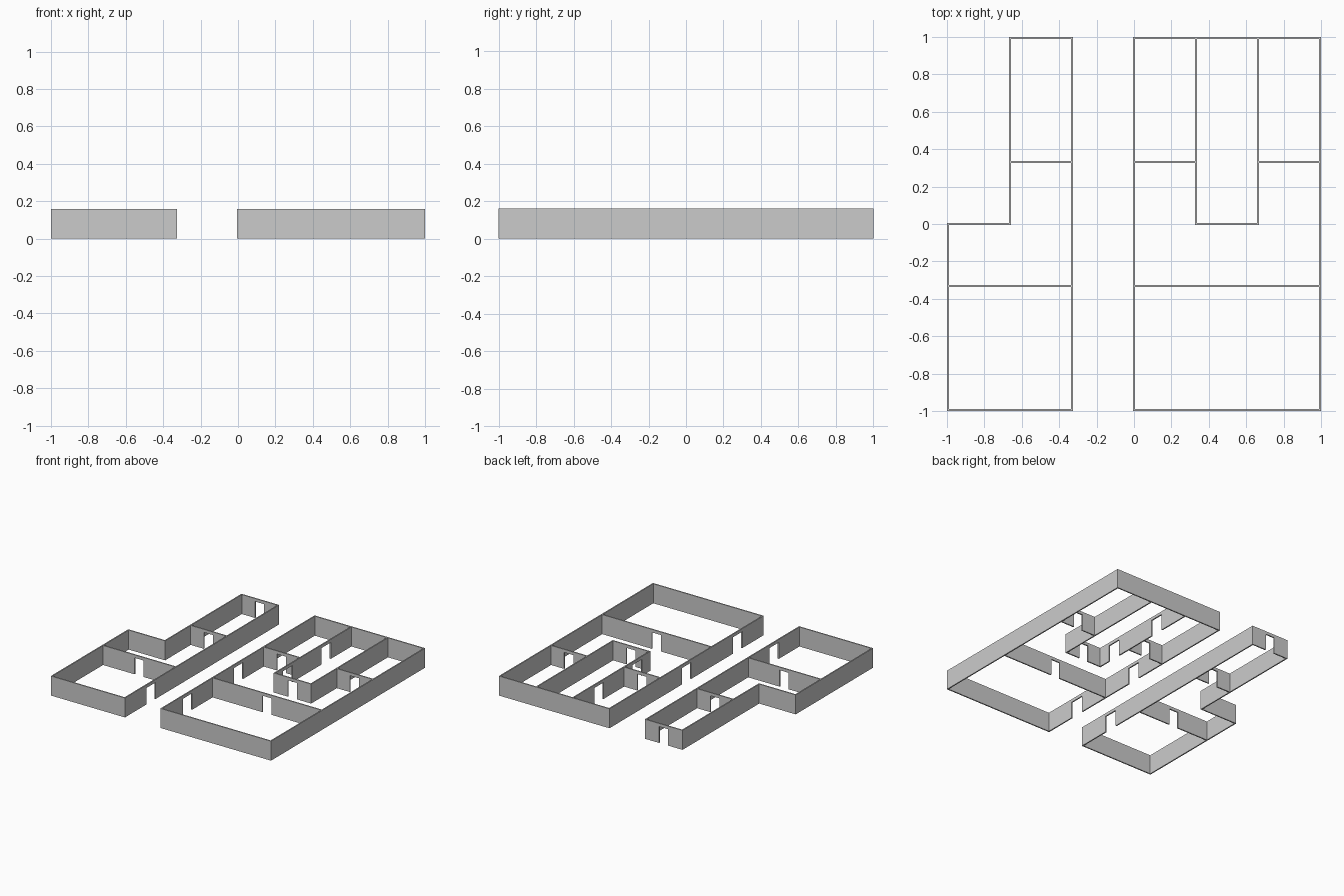
import bpy
import bmesh

if "Cube" in bpy.data.objects:
    bpy.data.objects.remove(bpy.data.objects["Cube"])

T = 0.01            # wall thickness
H = 0.16            # wall height
DOOR_H = 0.135
M = 0.995 / 3       # plan module between wall centre lines
E = 3 * M           # outer centre line


def wall(name, axis, at, start, end, doors=()):
    """Upright wall: notched elevation profile extruded to the wall thickness.
    axis 'x' runs along x at y=at, axis 'y' runs along y at x=at."""
    grow, half = (T / 2, 0.06) if axis == 'y' else (-T / 2, 0.041)
    start, end = start - grow, end + grow
    outline = [(start, 0)]
    for d in sorted(doors):
        outline += [(d - half, 0), (d - half, DOOR_H), (d + half, DOOR_H), (d + half, 0)]
    outline += [(end, 0), (end, H), (start, H)]

    bm = bmesh.new()
    if axis == 'x':
        verts = [bm.verts.new((s, at - T / 2, z)) for s, z in outline]
        move = (0, T, 0)
    else:
        verts = [bm.verts.new((at - T / 2, s, z)) for s, z in outline]
        move = (T, 0, 0)
    face = bm.faces.new(verts)
    ext = bmesh.ops.extrude_face_region(bm, geom=[face], use_keep_orig=True)
    bmesh.ops.translate(bm, vec=move,
                        verts=[g for g in ext['geom'] if isinstance(g, bmesh.types.BMVert)])
    bmesh.ops.recalc_face_normals(bm, faces=bm.faces)
    mesh = bpy.data.meshes.new(name)
    bm.to_mesh(mesh)
    bm.free()
    bpy.context.collection.objects.link(bpy.data.objects.new(name, mesh))


# Left block: outer walls
wall("left_front_wall", 'x', -E, -E, -M)
wall("left_outer_wall", 'y', -E, -E, 0)
wall("left_step_wall", 'x', 0, -E, -2 * M)
wall("left_upper_wall", 'y', -2 * M, 0, E)
wall("left_back_wall", 'x', E, -2 * M, -M, [-1.5 * M])
wall("left_inner_wall", 'y', -M, -E, E, [-2 * M])
# Left block: partitions
wall("left_front_partition", 'x', -M, -E, -M, [-2 * M])
wall("left_back_partition", 'x', M, -2 * M, -M, [-1.5 * M])

# Right block: outer walls
wall("right_front_wall", 'x', -E, 0, E)
wall("right_back_wall", 'x', E, 0, E)
wall("right_inner_wall", 'y', 0, -E, E, [-2 * M, 0])
wall("right_outer_wall", 'y', E, -E, E)
# Right block: partitions
wall("right_front_partition", 'x', -M, 0, E, [1.5 * M])
wall("closet_left_wall", 'y', M, 0, E - T, [0.5 * M, 2 * M])
wall("closet_right_wall", 'y', 2 * M, 0, E - T)
wall("closet_front_wall", 'x', 0, M, 2 * M, [1.5 * M])
wall("room_partition_left", 'x', M, 0, M, [0.5 * M])
wall("room_partition_right", 'x', M, 2 * M, E, [2.5 * M])
